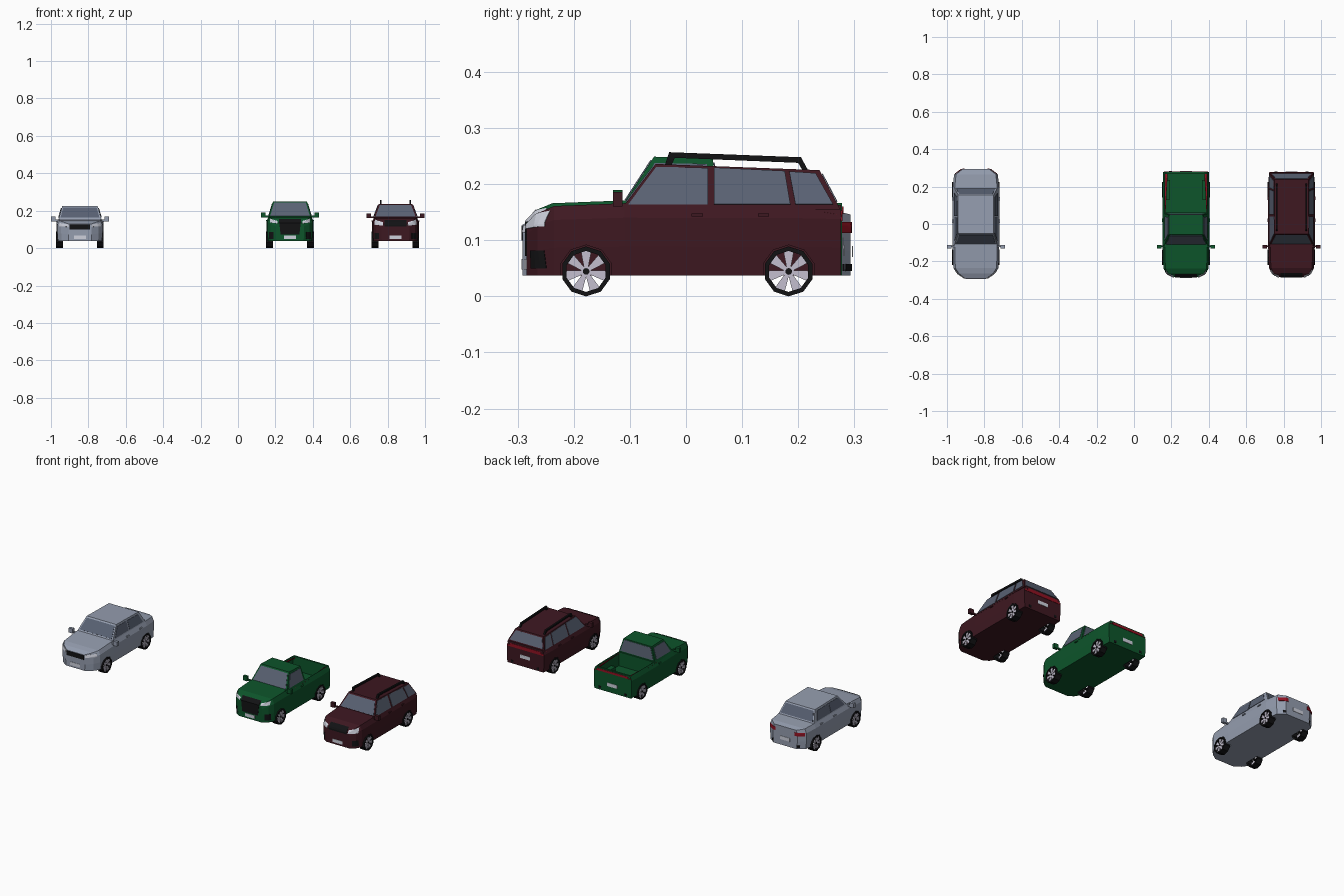
import bpy, bmesh, math
from mathutils import Vector
from mathutils.bvhtree import BVHTree

if "Cube" in bpy.data.objects:
    bpy.data.objects.remove(bpy.data.objects["Cube"])

MATS = {}
def material(name, rgb):
    m = bpy.data.materials.new(name)
    m.diffuse_color = (*rgb, 1)
    m.use_nodes = True
    m.node_tree.nodes["Principled BSDF"].inputs["Base Color"].default_value = m.diffuse_color
    MATS[name] = m
for n, c in {"silver": (.30, .34, .43), "green": (.004, .09, .024), "maroon": (.048, .009, .015),
             "glass": (.10, .12, .17), "black": (.006, .006, .007), "alloy": (.55, .52, .62),
             "lamp": (.62, .64, .72), "red": (.28, .006, .016)}.items():
    material(n, c)

cx = 0.0      # x position of the car being built

def make(name, verts, faces, mat=None):
    me = bpy.data.meshes.new(name)
    me.from_pydata([tuple(v) for v in verts], [], faces)
    bm = bmesh.new()
    bm.from_mesh(me)
    bmesh.ops.recalc_face_normals(bm, faces=bm.faces)
    bm.to_mesh(me)
    bm.free()
    if mat:
        me.materials.append(MATS[mat])
    ob = bpy.data.objects.new(name, me)
    ob.location.x = cx
    bpy.context.collection.objects.link(ob)
    return ob

def loft(name, rings, mat):
    n = len(rings[0])
    f = [[i * n + j, i * n + (j + 1) % n, (i + 1) * n + (j + 1) % n, (i + 1) * n + j]
         for i in range(len(rings) - 1) for j in range(n)]
    f += [list(range(n)), [len(rings) * n - n + j for j in range(n)]]
    return make(name, [v for r in rings for v in r], f, mat)

def boxes(name, spans, mat, both=True):
    # spans: (x0, x1, y0, y1, z0, z1), mirrored in x
    v, f = [], []
    for a in spans:
        for s in ((1, -1) if both else (1,)):
            o = len(v)
            v += [(s * a[i], a[2 + j], a[4 + k]) for i in (0, 1) for j in (0, 1) for k in (0, 1)]
            f += [[o + q for q in c] for c in ((0, 1, 3, 2), (4, 5, 7, 6), (0, 1, 5, 4),
                                             (2, 3, 7, 6), (0, 2, 6, 4), (1, 3, 7, 5))]
    return make(name, v, f, mat)

def side_prism(name, prof, x0, x1, mat):
    return loft(name, [[(x, y, z) for y, z in prof] for x in (x0, x1)], mat)

def circle(r, y, n=10):
    return [(y + r * math.sin(2 * math.pi * i / n), .0445 + r * math.cos(2 * math.pi * i / n)) for i in range(n)]

def cut(ob, cutter):
    m = ob.modifiers.new("cut", 'BOOLEAN')
    m.object, m.solver = cutter, 'EXACT'
    bpy.context.view_layer.update()
    me = bpy.data.meshes.new_from_object(ob.evaluated_get(bpy.context.evaluated_depsgraph_get()))
    ob.modifiers.clear()
    ob.data = me
    bpy.data.objects.remove(cutter)

def surface(obs):
    v, f = [], []
    for ob in obs:
        o = len(v)
        v += [p.co.copy() for p in ob.data.vertices]
        f += [[o + i for i in p.vertices] for p in ob.data.polygons]
    return BVHTree.FromPolygons(v, f)

RAYS = {"front": Vector((0, 1, 0)), "back": Vector((0, -1, 0)), "side": Vector((-1, 0, 0))}
def decal(name, tree, view, quads, mat, n=4, both=False):
    # thin plates draped on the body along a viewing direction
    d, v, f = RAYS[view], [], []
    for q in quads:
        q = [Vector(p) for p in q]
        for s in ((1, -1) if both else (1,)):
            o = len(v)
            for i in range(n + 1):
                for j in range(n + 1):
                    a, b = q[0].lerp(q[1], i / n).lerp(q[3].lerp(q[2], i / n), j / n)
                    start = Vector((1, a, b)) if view == "side" else Vector((a, -d.y, b))
                    hit = tree.ray_cast(start, d)[0] or tree.find_nearest(start)[0]
                    p = hit - d * .0025
                    v.append((s * p.x, p.y, p.z))
            m = n + 1
            f += [[o + i * m + j, o + i * m + j + 1, o + (i + 1) * m + j + 1, o + (i + 1) * m + j]
                  for i in range(n) for j in range(n)]
    ob = make(name, v, f, mat)
    ob.modifiers.new("thickness", 'SOLIDIFY').thickness = .002

def rect(x0, x1, z0, z1):
    return [(x0, z0), (x1, z0), (x1, z1), (x0, z1)]

AXLES = (-.178, .183)

def car(kind, x, paint, stations, cab, windows):
    global cx
    cx = x
    # lower body, lofted nose to tail
    rings = []
    for y, w, zt in stations:
        h = zt - .037
        half = [(.97 * w, .037), (w, .037 + .4 * h), (w, .037 + .8 * h), (.91 * w, zt)]
        rings.append([(a, y, b) for a, b in half] + [(-a, y, b) for a, b in reversed(half)])
    body = loft(kind + "_body", rings, paint)
    for y in AXLES:
        for s in (1, -1):
            cut(body, side_prism("cutter", circle(.047, y), s * .088, s * .2, None))
    # cabin
    yf, yr, zb, wb, tf, tr, zf, zr, wt = cab
    cabin = loft(kind + "_cabin", [[(wb, yf, zb), (wb, yr, zb), (-wb, yr, zb), (-wb, yf, zb)],
                                   [(wt, tf, zf), (wt, tr, zr), (-wt, tr, zr), (-wt, tf, zf)]], paint)
    tree = surface([body, cabin])
    decal(kind + "_side_windows", tree, "side", windows, "glass", 1, True)
    for view, z in (("front", zf), ("back", zr)):
        lo, hi = zb + .014, z - .006
        decal(kind + "_" + view + "_window", tree, view,
              [[(-wb + .012, lo), (wb - .012, lo), (wt - .006, hi), (-wt + .006, hi)]], "glass", 1)
    # wheels
    for y, end in zip(AXLES, ("front", "rear")):
        for s, side in ((1, "right"), (-1, "left")):
            tag = f"{kind}_{end}_{side}_"
            v, f, k = [], [], 10
            for px, r in ((.091, .0445), (.127, .0445), (.127, .0365), (.091, .0365)):
                v += [(s * px, a, b) for a, b in circle(r, y)]
            for q in range(4):
                f += [[q * k + i, q * k + (i + 1) % k, (q + 1) % 4 * k + (i + 1) % k, (q + 1) % 4 * k + i]
                      for i in range(k)]
            make(tag + "tyre", v, f, "black")
            v, f = [], []
            for i in range(7):
                t = 2 * math.pi * i / 7
                o = len(v)
                for px in (.118, .123):
                    for r, h in ((.003, -.003), (.037, -.0095), (.037, .0095), (.003, .003)):
                        v.append((s * px, y + r * math.sin(t) + h * math.cos(t),
                                  .0445 + r * math.cos(t) - h * math.sin(t)))
                f += [[o + c for c in q] for q in ((0, 1, 2, 3), (4, 5, 6, 7), (0, 1, 5, 4),
                                                 (1, 2, 6, 5), (2, 3, 7, 6), (3, 0, 4, 7))]
            make(tag + "spokes", v, f, "alloy")
            side_prism(tag + "hub", circle(.006, y), s * .1, s * .125, "black")
    return body, tree

def trim(kind, tree, paint, grille, lamps, fog, tails, mirror_z, handles, rear_plate):
    decal(kind + "_grille", tree, "front", [grille], "black")
    decal(kind + "_headlights", tree, "front", [lamps], "lamp", 6, True)
    if fog:
        decal(kind + "_fog_lights", tree, "front", [fog], "black", 4, True)
    decal(kind + "_tail_lights", tree, "back", tails, "red", 6, True)
    decal(kind + "_front_plate", tree, "front", [rect(-.032, .032, .048, .067)], "lamp", 1)
    decal(kind + "_rear_plate", tree, "back", [rect(-.032, .032, *rear_plate)], "lamp", 1)
    decal(kind + "_rear_reflectors", tree, "back", [rect(.075, .09, .045, .058)], "black", 1, True)
    boxes(kind + "_mirrors", [(.11, .135, -.122, -.115, mirror_z, mirror_z + .01),
                              (.13, .156, -.13, -.113, mirror_z, mirror_z + .026)], paint)
    boxes(kind + "_door_handles", [(.12, .128, y, y + .02, z, z + .006) for y, z in handles], paint)

# sedan
_, t = car("sedan", -.845, "silver",
           [(-.291, .062, .128), (-.265, .1, .14), (-.235, .121, .147), (-.11, .125, .157),
            (.19, .125, .157), (.265, .117, .153), (.293, .078, .146)],
           (-.114, .195, .15, .116, -.05, .155, .224, .22, .095),
           [[(-.088, .163), (.035, .163), (.035, .214), (-.048, .214)],
            [(.043, .163), (.165, .163), (.142, .212), (.043, .214)]])
trim("sedan", t, "silver", rect(-.055, .055, .1, .126), [(.062, .114), (.113, .116), (.109, .134), (.062, .127)],
     None, [rect(.062, .113, .113, .133)], .142, [(.005, .136), (.125, .136)], (.07, .09))

# pickup
body, t = car("pickup", .278, "green",
              [(-.284, .075, .135), (-.265, .104, .155), (-.238, .121, .166), (-.11, .125, .171),
               (.05, .125, .166), (.2, .125, .166), (.278, .122, .166)],
              (-.116, .056, .158, .118, -.057, .048, .249, .245, .091),
              [[(-.09, .173), (.04, .173), (.037, .236), (-.056, .238)]])
trim("pickup", t, "green", [(-.05, .072), (.05, .072), (.06, .155), (-.06, .155)],
     [(.066, .132), (.108, .137), (.108, .158), (.066, .145)], rect(.088, .112, .05, .085),
     [rect(0, .118, .147, .16)], .164, [(.01, .145)], (.072, .092))
cut(body, boxes("cutter", [(-.112, .112, .062, .268, .085, .3)], None, False))
boxes("pickup_bed_wheel_wells", [(.085, .114, .13, .236, .08, .112)], "green")

# estate car with roof rails
_, t = car("wagon", .842, "maroon",
           [(-.284, .075, .128), (-.265, .104, .148), (-.235, .121, .161), (-.11, .125, .166),
            (.2, .125, .165), (.276, .12, .163)],
           (-.116, .275, .155, .119, -.054, .238, .236, .225, .09),
           [[(-.103, .164), (.039, .164), (.039, .229), (-.053, .231)],
            [(.05, .164), (.186, .164), (.176, .223), (.05, .229)],
            [(.195, .164), (.262, .164), (.231, .219), (.184, .222)]])
trim("wagon", t, "maroon", rect(-.058, .058, .115, .15),
     [(.066, .12), (.113, .125), (.11, .153), (.066, .138)], rect(.088, .112, .05, .082),
     [rect(0, .117, .134, .153)], .16, [(.01, .142), (.128, .142)], (.085, .105))
rail = [(-.038, .233), (-.03, .257), (.205, .248), (.218, .224), (.208, .224), (.2, .238), (-.02, .247), (-.026, .233)]
for s, side in ((1, "right"), (-1, "left")):
    side_prism("wagon_roof_rail_" + side, rail, s * .074, s * .084, "black")
